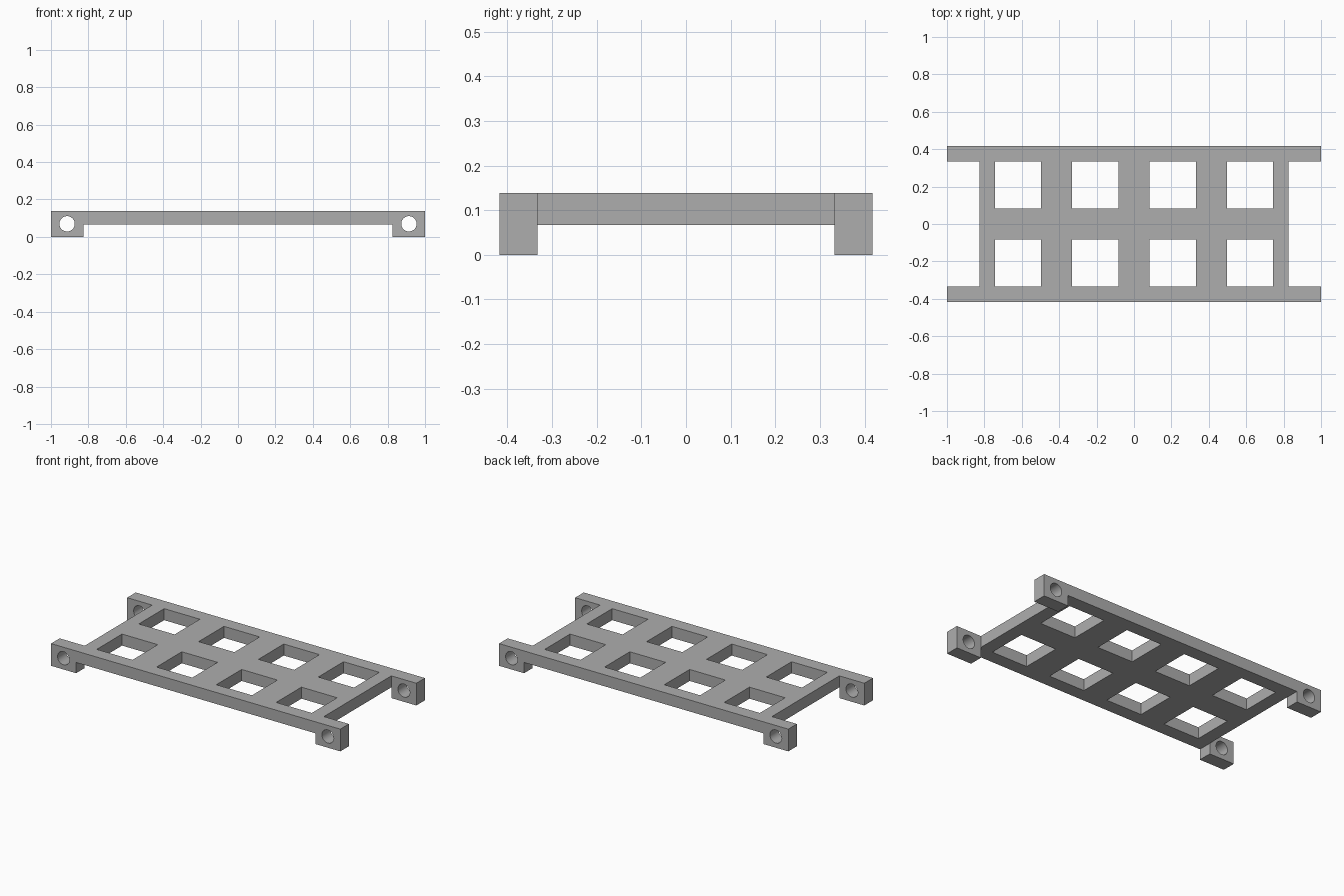
import bpy
import math

if "Cube" in bpy.data.objects:
    bpy.data.objects.remove(bpy.data.objects["Cube"], do_unlink=True)

# Main dimensions
HALF_LENGTH, HALF_WIDTH, HEIGHT = 1.0, 0.418, 0.139
DECK_END, RAIL_INNER, DECK_BOTTOM = 0.827, 0.333, 0.067
WINDOW_PITCH_X, WINDOW_X, WINDOW_Y = 0.4135, 0.247, 0.25
BORE_X, BORE_Z, BORE_RADIUS = 0.914, 0.07, 0.041

grey = bpy.data.materials.new("plain grey")
grey.use_nodes = True
colour = (0.42, 0.42, 0.42, 1)
grey.diffuse_color = colour
grey.node_tree.nodes["Principled BSDF"].inputs["Base Color"].default_value = colour


def box(name, low, high):
    centre = [(a + b) / 2 for a, b in zip(low, high)]
    bpy.ops.mesh.primitive_cube_add(size=1, location=centre)
    obj = bpy.context.object
    obj.name = name
    obj.scale = [b - a for a, b in zip(low, high)]
    bpy.ops.object.transform_apply(location=True, rotation=False, scale=True)
    obj.data.materials.append(grey)
    return obj


def carve(target, cutter):
    cutter.hide_render = True
    bpy.context.view_layer.objects.active = target
    mod = target.modifiers.new("carve", "BOOLEAN")
    mod.operation = "DIFFERENCE"
    mod.solver = "EXACT"
    mod.object = cutter
    bpy.ops.object.modifier_apply(modifier=mod.name)
    bpy.data.objects.remove(cutter, do_unlink=True)


# Solid block that the whole frame is carved from
frame = box("grid_frame", (-HALF_LENGTH, -HALF_WIDTH, 0), (HALF_LENGTH, HALF_WIDTH, HEIGHT))

# Recess under the deck, leaving a foot at each corner
carve(frame, box("underside_cutter", (-DECK_END, -1, -1), (DECK_END, 1, DECK_BOTTOM)))

# Open ends between the corner lugs
for side in (-1, 1):
    x = sorted((side * DECK_END, side * 2))
    carve(frame, box("end_cutter", (x[0], -RAIL_INNER, -1), (x[1], RAIL_INNER, 1)))

# Two rows of four square windows
for column in (-1.5, -0.5, 0.5, 1.5):
    for side in (-1, 1):
        x = column * WINDOW_PITCH_X
        y = side * (RAIL_INNER - WINDOW_Y / 2)
        carve(frame, box("window_cutter",
                         (x - WINDOW_X / 2, y - WINDOW_Y / 2, -1),
                         (x + WINDOW_X / 2, y + WINDOW_Y / 2, 1)))

# Round bore through the lugs at each end
for side in (-1, 1):
    bpy.ops.mesh.primitive_cylinder_add(
        vertices=40, radius=BORE_RADIUS, depth=2,
        location=(side * BORE_X, 0, BORE_Z), rotation=(math.pi / 2, 0, 0))
    bore = bpy.context.object
    bore.name = "bore_cutter"
    bore.data.materials.append(grey)
    carve(frame, bore)

# Smooth bores, crisp edges elsewhere
bpy.ops.object.select_all(action="DESELECT")
frame.select_set(True)
bpy.context.view_layer.objects.active = frame
bpy.ops.object.shade_smooth_by_angle(angle=math.radians(30))
